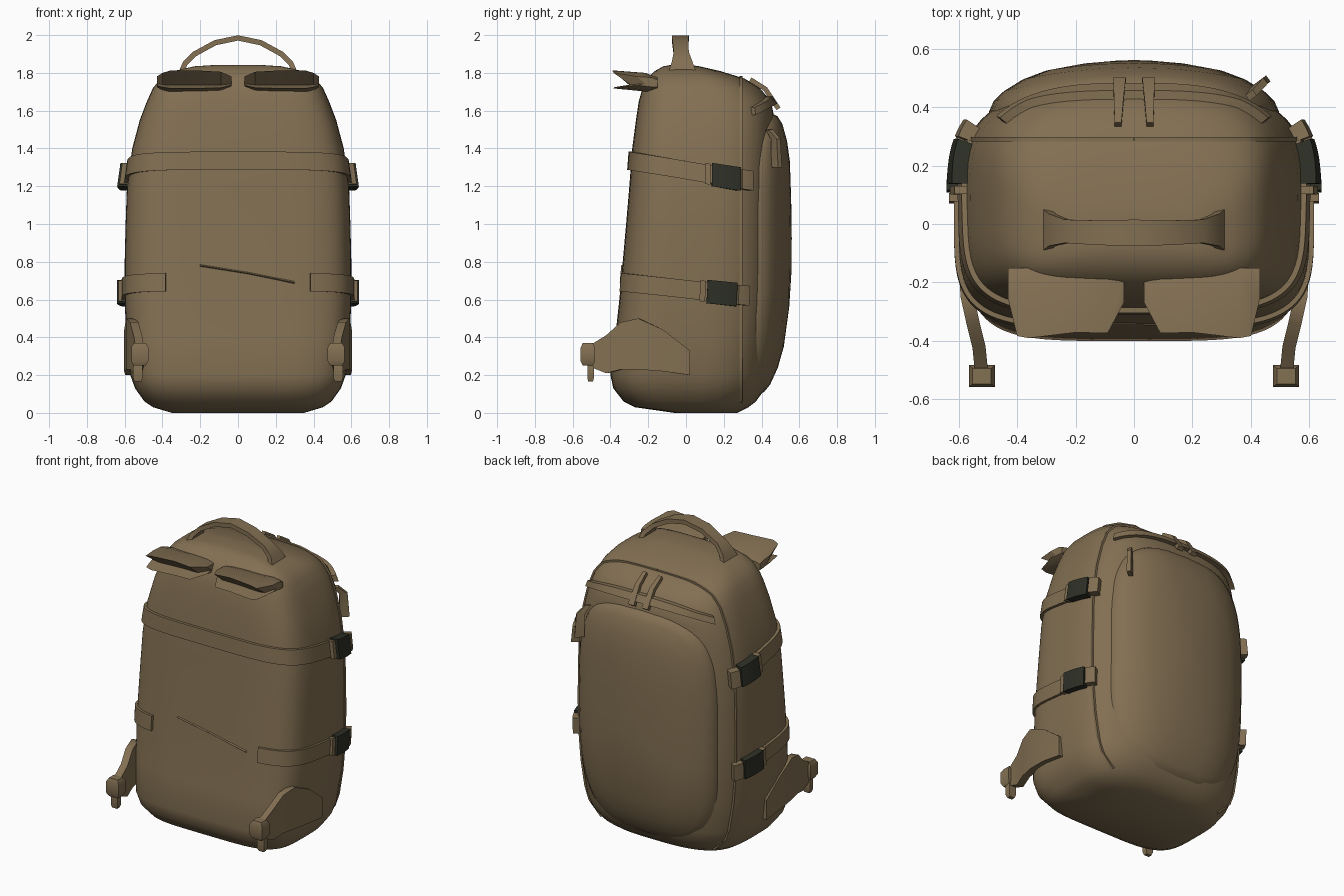
import bpy, bmesh, math
from mathutils import Vector

if "Cube" in bpy.data.objects:
    bpy.data.objects.remove(bpy.data.objects["Cube"])

def material(name, rgb):
    m = bpy.data.materials.new(name)
    m.diffuse_color = (*rgb, 1)
    m.use_nodes = True
    m.node_tree.nodes["Principled BSDF"].inputs["Base Color"].default_value = m.diffuse_color
    return m

TAN = material("tan canvas", (0.225, 0.16, 0.085))
DARK = material("dark green plastic", (0.027, 0.03, 0.02))

def finish(name, verts, faces, mat=TAN, mirror=False, angle=40):
    me = bpy.data.meshes.new(name)
    me.from_pydata([tuple(v) for v in verts], [], faces)
    bm = bmesh.new()
    bm.from_mesh(me)
    bmesh.ops.recalc_face_normals(bm, faces=bm.faces)
    bm.to_mesh(me)
    bm.free()
    me.materials.append(mat)
    ob = bpy.data.objects.new(name, me)
    bpy.context.collection.objects.link(ob)
    bpy.ops.object.select_all(action='DESELECT')
    ob.select_set(True)
    bpy.context.view_layer.objects.active = ob
    bpy.ops.object.shade_smooth_by_angle(angle=math.radians(angle))
    if mirror:
        ob.modifiers.new("Mirror", 'MIRROR').use_mirror_merge = False
    return ob

def loft(name, rings, mat=TAN, mirror=False, angle=40):
    """Skin equal-length closed rings and cap both ends."""
    n, verts, faces = len(rings[0]), [], []
    for r in rings:
        verts += r
    for i in range(len(rings) - 1):
        for j in range(n):
            k = (j + 1) % n
            faces.append((i*n + j, i*n + k, (i+1)*n + k, (i+1)*n + j))
    faces += [tuple(range(n)), tuple(range((len(rings)-1)*n, len(rings)*n))]
    return finish(name, verts, faces, mat, mirror, angle)

def spow(v, e):
    return math.copysign(abs(v) ** e, v)

# body levels: height, half width, front y, back y
LEVELS = [(0.0, .35, -.06, .27), (.03, .45, -.27, .33), (.06, .495, -.33, .37),
          (.13, .545, -.385, .42), (.2, .57, -.40, .44), (.4, .592, -.375, .46),
          (.6, .6, -.353, .475), (.8, .6, -.335, .48), (1.0, .595, -.317, .48),
          (1.2, .588, -.30, .48), (1.4, .56, -.285, .475), (1.55, .52, -.265, .47),
          (1.65, .482, -.25, .45), (1.72, .45, -.23, .39), (1.77, .41, -.205, .31),
          (1.81, .34, -.165, .18), (1.835, .23, -.12, .07), (1.842, .12, -.08, .02)]

def level(z):
    for a, b in zip(LEVELS, LEVELS[1:]):
        if z <= b[0]:
            t = (z - a[0]) / (b[0] - a[0])
            return [p + (q - p) * t for p, q in zip(a, b)]
    return LEVELS[-1]

def surf(th, z, off=0.0):
    """Point on the body: th = 0 is +x, -pi/2 is the front."""
    _, w, yf, yb = level(z)
    c, s = math.cos(th), math.sin(th)
    n = 3.0 if s > 0 else 4.5
    h = (yb - yf) / 2
    nrm = Vector((spow(c, 2 - 2/n) / w, spow(s, 2 - 2/n) / h, 0)).normalized()
    return Vector((w * spow(c, 2/n), (yf + yb)/2 + h * spow(s, 2/n), z)) + nrm * off

def band(name, t0, t1, zfun, h, off, mat=TAN, mirror=False, steps=24):
    """Webbing lying on the body surface."""
    rings = []
    for i in range(steps + 1):
        th = t0 + (t1 - t0) * i / steps
        z = zfun(surf(th, zfun(0)).y)
        rings.append([surf(th, z - h, -.02), surf(th, z - h, off),
                      surf(th, z + h, off), surf(th, z + h, -.02)])
    return loft(name, rings, mat, mirror)

def ribbon(name, pts, side, widths, thick, mat=TAN, mirror=False):
    """Flat strap along a path; widths are half widths along side."""
    side, rings = Vector(side), []
    pts = [Vector(p) for p in pts]
    for i, p in enumerate(pts):
        tan = pts[min(i + 1, len(pts) - 1)] - pts[max(i - 1, 0)]
        up = tan.cross(side).normalized() * thick / 2
        s = side * widths[i]
        rings.append([p - s - up, p + s - up, p + s + up, p - s + up])
    return loft(name, rings, mat, mirror)

def box(name, c, size, mirror=False, mat=TAN):
    x, y, z = (s / 2 for s in size)
    rings = [[Vector(c) + Vector((a * x * k, b * y * k, d * z))
              for a, b in ((-1, -1), (1, -1), (1, 1), (-1, 1))]
             for d, k in ((-1, .7), (-.6, 1), (.6, 1), (1, .7))]
    return loft(name, rings, mat, mirror)

# main bag
loft("main_body", [[surf(2*math.pi*j/72, l[0]) for j in range(72)] for l in LEVELS])

# bulging rear pocket, wrapped round the back and leaning in toward its foot
rings = []
for y, w, h in [(.38, .50, .74), (.455, .495, .745), (.485, .48, .73), (.51, .445, .69),
                (.535, .38, .60), (.55, .30, .49), (.557, .17, .28), (.56, .05, .08)]:
    ring = []
    for j in range(56):
        a = 2 * math.pi * j / 56
        x, z = w * spow(math.cos(a), .55), .84 + h * spow(math.sin(a), .55)
        ring.append((x, y - .065 * (x / .48) ** 2 - .08 * (max(0, .84 - z) / .77) ** 2, z))
    rings.append(ring)
loft("rear_pocket", rings)

# zip flap above the pocket and its two pulls
band("zip_flap", .6, math.pi - .6, lambda y: 1.42 + .5 * y, .02, .03, steps=32)
ribbon("zip_pull", [(.055, .34, 1.765), (.052, .42, 1.715), (.05, .49, 1.61)],
       (1, 0, 0), [.012, .016, .022], .025, mirror=True)
ribbon("side_zip_pull", [(.40, .44, 1.50), (.43, .475, 1.45), (.435, .48, 1.30)],
       (.8, .6, 0), [.015, .025, .03], .025)

# raised seam running up the sides and over the top at y = 0.29
seam = []
for i in range(49):
    z = .06 + 1.7165 * (1 - (1 - i / 48) ** 2.5)
    _, w, yf, yb = level(z)
    r = min(1, max(0, (.29 - (yf + yb)/2) / ((yb - yf)/2)))
    seam.append((w * (1 - r**3) ** (1/3) + .001, .29, z))
ribbon("side_seam", seam, (0, 1, 0), [.008] * 49, .014, mirror=True)

# compression straps with buckles and strap ends
upper = lambda y: 1.285 - .17 * y
lower = lambda y: .655 - .11 * y
band("upper_strap", -math.pi - .5, .5, upper, .048, .018, steps=72)
band("lower_strap", -1.2, .5, lower, .048, .016, mirror=True)
for label, f, o in (("upper", upper, .052), ("lower", lower, .042)):
    band(label + "_buckle", .04, .33, f, .062, o, DARK, True, 6)
    band(label + "_strap_end", .35, .5, f, .052, o, TAN, True, 4)
    band(label + "_strap_keeper", .004, .03, f, .055, o - .01, TAN, True, 3)

# slanted crease across the back padding
loft("back_crease", [[(x, y, z - .006), (x, y - .008, z), (x, y, z + .006)]
     for x, z in ((-.2, .78), (.05, .74), (.3, .69)) for y in (level(z)[2] + .002,)])

# carry handle
ribbon("carry_handle",
       [(-.31, -.02, 1.78), (-.28, -.02, 1.85), (-.23, -.025, 1.90), (-.12, -.03, 1.96),
        (0, -.03, 1.985), (.12, -.03, 1.96), (.23, -.025, 1.90), (.28, -.02, 1.85),
        (.31, -.02, 1.78)],
       (0, 1, 0), [.08, .055, .04, .042, .045, .042, .04, .055, .08], .028)

# shoulder strap stubs
stub = [(-.15, 1.775), (-.22, 1.80), (-.39, 1.812), (-.30, 1.735), (-.385, 1.718), (-.20, 1.70),
        (-.15, 1.70)]
loft("shoulder_strap_stub",
     [[(x, -.15 + (y + .15) * k, 1.75 + (z - 1.75) * h) for y, z in stub]
      for x, k, h in ((.035, .5, .5), (.09, .93, .9), (.2, .92, 1), (.36, 1.0, 1),
                      (.40, .97, .8), (.43, .45, .5))], mirror=True, angle=25)

# hip belt wings with end buckles and loose tails
ribbon("hip_belt_wing",
       [(.575, .02, .265), (.58, -.12, .33), (.57, -.25, .365), (.55, -.34, .355),
        (.53, -.42, .31), (.52, -.52, .30)],
       (0, 0, 1), [.065, .11, .135, .125, .10, .05], .045, mirror=True)
box("hip_belt_buckle", (.52, -.52, .31), (.09, .075, .12), True)
box("hip_belt_tail", (.53, -.505, .215), (.05, .035, .10), True)
